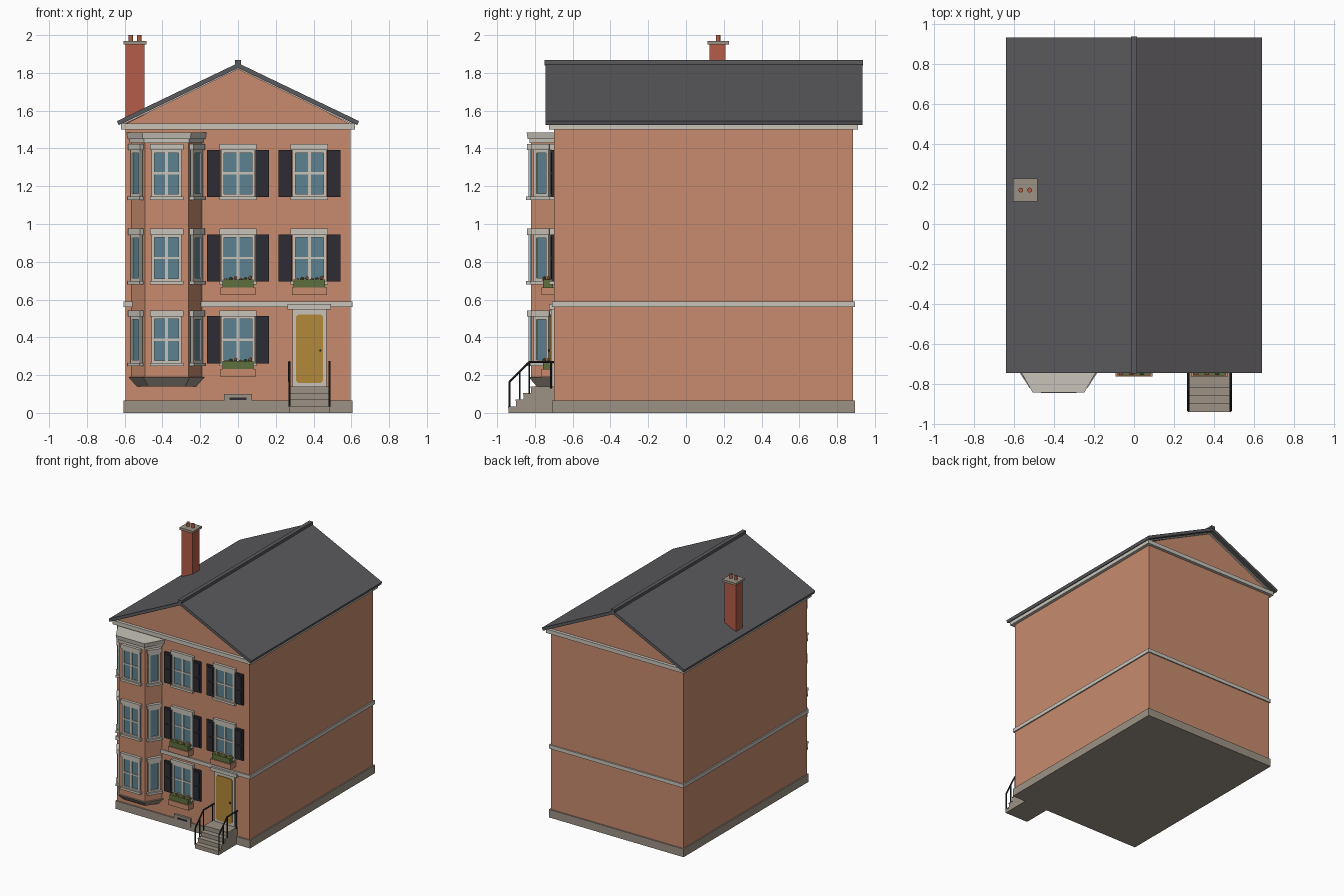
import bpy, bmesh, math
from mathutils import Matrix, Vector

cube = bpy.data.objects.get("Cube")
if cube:
    bpy.data.objects.remove(cube, do_unlink=True)


def material(name, r, g, b):
    m = bpy.data.materials.new(name)
    m.use_nodes = True
    m.diffuse_color = (r, g, b, 1)
    m.node_tree.nodes["Principled BSDF"].inputs["Base Color"].default_value = (r, g, b, 1)
    return m


BRICK = material("salmon brick", .58, .26, .155)
RED = material("red brick", .46, .11, .065)
TRIM = material("pale trim", .58, .55, .49)
STONE = material("grey stone", .34, .29, .235)
SLATE = material("roof slate", .105, .10, .107)
GLASS = material("blue glass", .11, .225, .285)
DARK = material("dark paint", .025, .025, .033)
OCHRE = material("ochre door", .45, .25, .04)
GREEN = material("foliage", .11, .16, .045)
ORANGE = material("orange petals", .65, .25, .10)


def finish(name, bm, mat, matrix=None):
    bmesh.ops.recalc_face_normals(bm, faces=bm.faces)
    mesh = bpy.data.meshes.new(name)
    bm.to_mesh(mesh)
    bm.free()
    mesh.materials.append(mat)
    ob = bpy.data.objects.new(name, mesh)
    if matrix:
        ob.matrix_world = matrix
    bpy.context.collection.objects.link(ob)
    return ob


def loft(name, mat, ring_a, ring_b, matrix=None):
    """Solid between two matching outlines."""
    bm = bmesh.new()
    a = [bm.verts.new(p) for p in ring_a]
    b = [bm.verts.new(p) for p in ring_b]
    bm.faces.new(a)
    bm.faces.new(b)
    for i in range(len(a)):
        j = (i + 1) % len(a)
        bm.faces.new((a[i], a[j], b[j], b[i]))
    return finish(name, bm, mat, matrix)


def box(name, mat, x0, x1, y0, y1, z0, z1, matrix=None):
    ring = [(x0, y0), (x1, y0), (x1, y1), (x0, y1)]
    return loft(name, mat, [(x, y, z0) for x, y in ring], [(x, y, z1) for x, y in ring], matrix)


def along_y(name, mat, outline, y0, y1):
    return loft(name, mat, [(x, y0, z) for x, z in outline], [(x, y1, z) for x, z in outline])


def rod(name, mat, start, end, radius, sides=8):
    a, b = Vector(start), Vector(end)
    bm = bmesh.new()
    bmesh.ops.create_cone(bm, cap_ends=True, segments=sides, radius1=radius,
                          radius2=radius, depth=(b - a).length)
    turn = (b - a).to_track_quat('Z', 'Y').to_matrix().to_4x4()
    return finish(name, bm, mat, Matrix.Translation((a + b) / 2) @ turn)


FRONT, BACK = -.70, .885

# Walls, plinth, belt course and cornice
along_y("walls", BRICK, [(-.595, .03), (.595, .03), (.595, 1.53), (0, 1.825), (-.595, 1.53)], FRONT, BACK)
for name, mat, grow, z0, z1 in (("plinth", STONE, .01, 0, .065),
                                ("belt_course", TRIM, .01, .56, .59),
                                ("cornice", TRIM, .025, 1.50, 1.532)):
    box(name, mat, -.595 - grow, .595 + grow, FRONT - grow, BACK + grow, z0, z1)

# Roof slopes, rake boards and ridge cap
for s, side in ((1, "left"), (-1, "right")):
    along_y(side + "_roof_slope", SLATE,
            [(0, 1.852), (s * .64, 1.545), (s * .632, 1.523), (0, 1.826)], -.745, .935)
    for y, end in ((FRONT - .015, "front"), (BACK, "back")):
        along_y(side + "_" + end + "_rake_board", TRIM,
                [(0, 1.828), (s * .62, 1.53), (s * .60, 1.53), (0, 1.819)], y, y + .015)
box("ridge_cap", SLATE, -.016, .016, -.748, .938, 1.84, 1.867)

# Chimney
box("chimney_stack", RED, -.595, -.495, .125, .21, 1.53, 1.95)
box("chimney_cap", STONE, -.606, -.484, .113, .227, 1.95, 1.968)
for x in (-.567, -.523):
    rod("chimney_pot", RED, (x, .17, 1.96), (x, .17, 2.0), .012, 16)

# Bay
BAY_X = -.378


def bay_ring(grow, z, shrink=0):
    back, front, y = .193 + grow - shrink, .115 + grow * .6 - shrink, -.82 - grow + shrink
    return [(BAY_X + x, yy, z) for x, yy in ((-back, FRONT + .01), (-front, y), (front, y), (back, FRONT + .01))]


for name, mat, g0, z0, g1, z1 in (("bay_wall", BRICK, 0, .18, 0, 1.45),
                                  ("bay_corbel", STONE, -.03, .14, .014, .19),
                                  ("bay_frieze", TRIM, .008, 1.43, .008, 1.452),
                                  ("bay_cap", TRIM, .018, 1.45, .024, 1.485)):
    loft(name, mat, bay_ring(g0, z0), bay_ring(g1, z1))


def window(name, x, y, z, angle=0, half=.09, cross=True):
    """Framed window whose frame bottom is at height z; local -y points outward."""
    m = Matrix.Translation((x, y, z)) @ Matrix.Rotation(angle, 4, 'Z')
    edge = .016 if cross else .018
    h = .25
    box(name + "_glass", GLASS, -half, half, -.006, .005, 0, h, m)
    for s in (-1, 1):
        a, b = sorted((s * half, s * (half - edge)))
        box(name + "_jamb", TRIM, a, b, -.014, .005, 0, h, m)
    for z0 in (0, h - edge):
        box(name + "_rail", TRIM, -half, half, -.014, .005, z0, z0 + edge, m)
    if cross:
        box(name + "_mullion", TRIM, -.008, .008, -.011, 0, 0, h, m)
        box(name + "_transom", TRIM, -half, half, -.011, 0, h / 2 - .006, h / 2 + .006, m)
    box(name + "_lintel", TRIM, -half - .009, half + .009, -.022, .005, h - .002, h + .03, m)
    box(name + "_sill", TRIM, -half - .009, half + .009, -.026, .005, -.015, .003, m)


def shutters(x, z):
    for s, side in ((1, "left"), (-1, "right")):
        a, b = sorted((x + s * .092, x + s * .164))
        box(side + "_shutter", DARK, a, b, FRONT - .012, FRONT + .005, z, z + .25)
        for lo, hi in ((.015, .118), (.132, .235)):
            box(side + "_shutter_panel", DARK, a + .012, b - .012, FRONT - .016, FRONT, z + lo, z + hi)


def flower_box(x, z):
    box("planter", BRICK, x - .092, x + .092, -.765, FRONT + .005, z - .072, z - .03)
    box("planter_foliage", GREEN, x - .083, x + .083, -.758, FRONT - .005, z - .03, z + .012)
    for i in range(6):
        bm = bmesh.new()
        bmesh.ops.create_icosphere(bm, subdivisions=1, radius=.011)
        spot = (x - .065 + i * .026, -.75 + .02 * (i % 2), z + .008 + .006 * (i % 3))
        finish("blossom", bm, (ORANGE, GREEN, ORANGE)[i % 3], Matrix.Translation(spot))


# Windows on three storeys
tilt = math.atan2(.12, .078)
for floor, z in enumerate((.262, .695, 1.143)):
    window("bay_front_window", BAY_X, -.82, z, half=.08)
    for s in (-1, 1):
        window("bay_side_window", BAY_X + s * .154, -.76, z, s * tilt, .048, False)
    for x in (0, .378):
        if floor == 0 and x > 0:
            continue
        window("wall_window", x, FRONT, z)
        shutters(x, z)
        if floor < 2:
            flower_box(x, z)

# Door with chamfered panel
DOOR_X = .378
box("door_frame", TRIM, DOOR_X - .09, DOOR_X + .09, FRONT - .014, FRONT + .005, .135, .55)
box("door_lintel", TRIM, DOOR_X - .115, DOOR_X + .115, FRONT - .026, FRONT + .005, .548, .576)
w, c, z0, z1 = .071, .012, .158, .522
along_y("door_panel", OCHRE, [(DOOR_X + x, z) for x, z in (
    (-w, z0 + c), (-w + c, z0), (w - c, z0), (w, z0 + c),
    (w, z1 - c), (w - c, z1), (-w + c, z1), (-w, z1 - c))], FRONT - .02, FRONT)
rod("door_knob", DARK, (DOOR_X + .058, FRONT - .03, .33), (DOOR_X + .058, FRONT - .015, .33), .006)

# Front steps
for i in range(4):
    box("step", STONE, .272, .484, -.94 + i * .04, FRONT + .005, 0, .035 * (i + 1))
    box("step_nosing", STONE, .270, .486, -.942 + i * .04, -.90 + i * .04, .035 * (i + 1) - .008, .035 * (i + 1))

# Iron railings
for x in (.272, .484):
    rod("handrail_slope", DARK, (x, -.935, .165), (x, -.83, .27), .006)
    rod("handrail_level", DARK, (x, -.83, .27), (x, FRONT, .27), .006)
    for y, low, high in ((-.935, .03, .165), (-.88, .07, .22), (-.83, .10, .27), (-.715, .13, .27)):
        rod("baluster", DARK, (x, y, low), (x, y, high), .005)

# Cellar vent
box("vent_plate", STONE, -.073, .073, FRONT - .016, FRONT + .005, .03, .1)
box("vent_slot", DARK, -.045, .045, FRONT - .018, FRONT, .068, .082)
